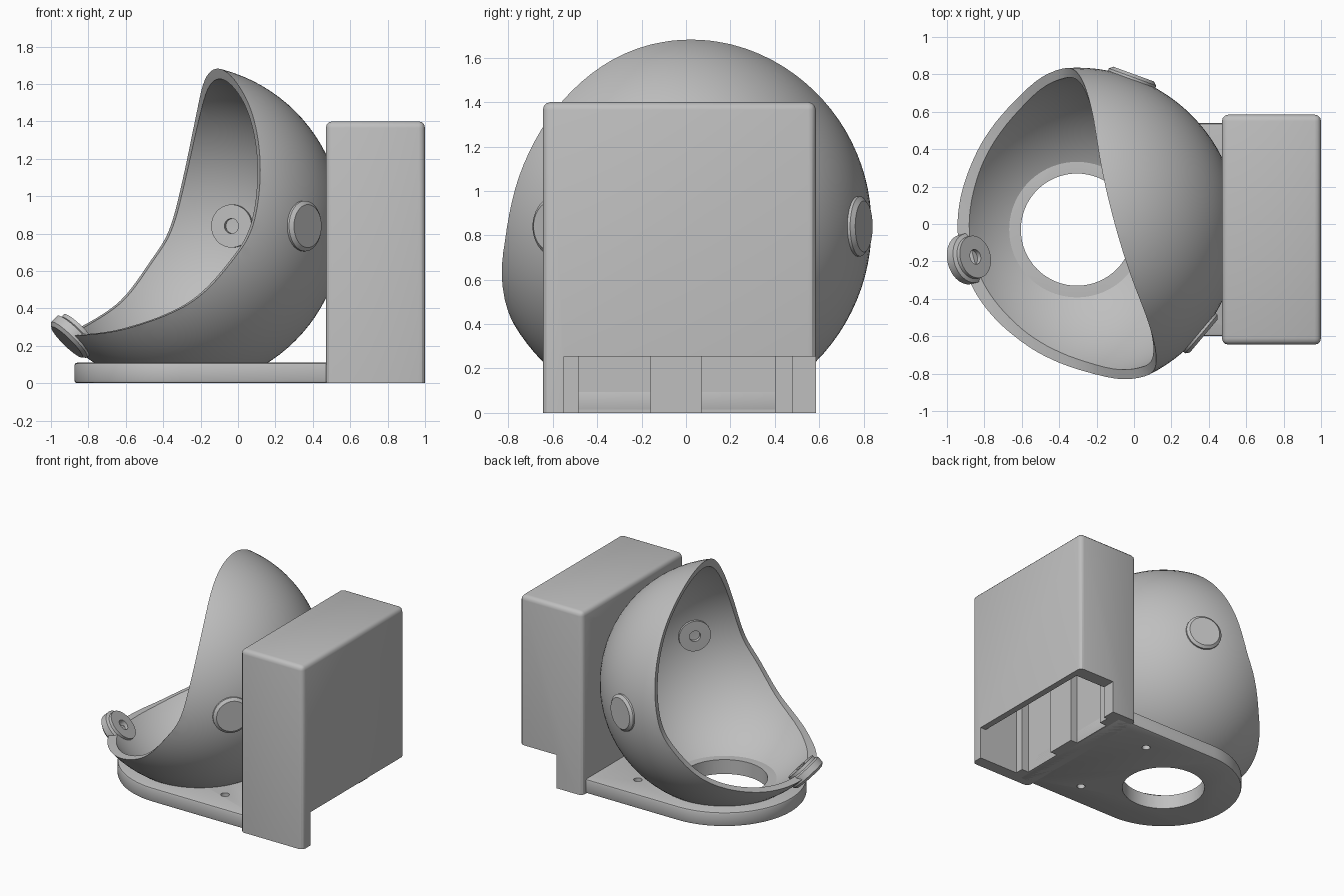
import bpy, bmesh, math
from mathutils import Vector, Matrix

if "Cube" in bpy.data.objects:
    bpy.data.objects.remove(bpy.data.objects["Cube"], do_unlink=True)

grey = bpy.data.materials.new("plain grey")
grey.use_nodes = True
grey.diffuse_color = (0.52, 0.52, 0.52, 1)
grey.node_tree.nodes["Principled BSDF"].inputs["Base Color"].default_value = grey.diffuse_color

CENTRE = Vector((-0.305, -0.03, 0.84))
R_OUT, R_IN = 0.866, 0.815
FACING = math.radians(195)


def finish(name, bm, matrix=Matrix()):
    bmesh.ops.recalc_face_normals(bm, faces=bm.faces)
    mesh = bpy.data.meshes.new(name)
    bm.to_mesh(mesh)
    bm.free()
    mesh.transform(matrix)
    mesh.materials.append(grey)
    ob = bpy.data.objects.new(name, mesh)
    bpy.context.collection.objects.link(ob)
    return ob


def box(name, lo, hi, bevel=0):
    bm = bmesh.new()
    bmesh.ops.create_cube(bm, size=1)
    lo, hi = Vector(lo), Vector(hi)
    for v in bm.verts:
        v.co = Vector(((lo[i] + hi[i]) / 2 + v.co[i] * (hi[i] - lo[i]) for i in range(3)))
    if bevel:
        edges = [e for e in bm.edges if max(v.co.z for v in e.verts) > hi.z - 0.001]
        bmesh.ops.bevel(bm, geom=edges, offset=bevel, segments=3, profile=0.5, affect='EDGES')
    return finish(name, bm)


def prism(name, points, depth, matrix):
    bm = bmesh.new()
    face = bm.faces.new([bm.verts.new((x, y, 0)) for x, y in points])
    ext = bmesh.ops.extrude_face_region(bm, geom=[face])
    bmesh.ops.translate(bm, vec=(0, 0, depth),
                        verts=[g for g in ext["geom"] if isinstance(g, bmesh.types.BMVert)])
    return finish(name, bm, matrix)


def rod(name, x, y, radius, height=0.8, segs=64):
    pts = [(x + radius * math.cos(i * math.tau / segs), y + radius * math.sin(i * math.tau / segs))
           for i in range(segs)]
    return prism(name, pts, height, Matrix.Translation((0, 0, -0.3)))


def ball(name, radius):
    bm = bmesh.new()
    bmesh.ops.create_uvsphere(bm, u_segments=96, v_segments=48, radius=radius)
    return finish(name, bm, Matrix.Translation(CENTRE))


def lathe(name, profile, matrix):
    bm = bmesh.new()
    vs = [bm.verts.new((r, 0, h)) for r, h in profile]
    es = [bm.edges.new(p) for p in zip(vs, vs[1:])]
    bmesh.ops.spin(bm, geom=vs + es, cent=(0, 0, 0), axis=(0, 0, 1), angle=math.tau, steps=48)
    bmesh.ops.remove_doubles(bm, verts=bm.verts, dist=0.0005)
    return finish(name, bm, matrix)


def carve(ob, cutters):
    bpy.context.view_layer.objects.active = ob
    for c in cutters:
        mod = ob.modifiers.new("cut", 'BOOLEAN')
        mod.operation, mod.solver, mod.object = 'DIFFERENCE', 'EXACT', c
        bpy.ops.object.modifier_apply(modifier=mod.name)
    for c in cutters:
        bpy.data.objects.remove(c, do_unlink=True)


def smooth_curve(pts, steps=8):
    out = []
    for a, b, c, d in zip(pts, pts[1:], pts[2:], pts[3:]):
        a, b, c, d = map(Vector, (a, b, c, d))
        for i in range(steps):
            t = i / steps
            out.append(tuple(0.5 * (2 * b + (c - a) * t + (2 * a - 5 * b + 4 * c - d) * t * t
                                    + (3 * b - a - 3 * c + d) * t ** 3)))
    return out


# Spherical shell with a sweeping front opening and a round hole below
opening = smooth_curve([(1.5, -0.62), (1.1, -0.61), (0.62, -0.585), (0.386, -0.53), (0.134, -0.4),
                        (-0.055, -0.19), (-0.17, 0), (-0.23, 0.3), (-0.24, 0.6), (-0.2, 0.86),
                        (-0.16, 1.1), (-0.1, 1.3)])
opening += [(-0.16, 1.1), (1.1, 1.1)]
turn = (Matrix.Translation(CENTRE) @ Matrix.Rotation(FACING, 4, 'Z')
        @ Matrix.Rotation(math.pi / 2, 4, 'X') @ Matrix.Translation((0, 0, -1.2)))
shell = ball("shell", R_OUT)
carve(shell, [ball("inner_cutter", R_IN), prism("opening_cutter", opening, 2.4, turn),
              rod("hole_cutter", CENTRE.x, CENTRE.y, 0.3)])

# Base plate with a rounded end, central hole and two screw holes
arc = [(CENTRE.x + 0.57 * math.cos(a), CENTRE.y + 0.57 * math.sin(a))
       for a in (math.pi / 2 + math.pi * i / 48 for i in range(49))]
plate = prism("base_plate", arc + [(0.6, CENTRE.y - 0.57), (0.6, CENTRE.y + 0.57)], 0.11, Matrix())
bev = plate.modifiers.new("edge", 'BEVEL')
bev.width, bev.segments, bev.angle_limit = 0.015, 2, math.radians(50)
bpy.context.view_layer.objects.active = plate
bpy.ops.object.modifier_apply(modifier="edge")
carve(plate, [rod("hole_cutter", CENTRE.x, CENTRE.y, 0.3)]
      + [rod("screw_cutter", 0.17, CENTRE.y + s * 0.37, 0.03, segs=24) for s in (-1, 1)])

# Hollow rear housing, open below and notched at the back
housing = box("housing", (0.47, -0.645, 0), (1, 0.585, 1.4), 0.035)
carve(housing, [box("cavity_cutter", (0.6, -0.55, -0.1), (0.95, 0.48, 1.3)),
                box("notch_cutter", (0.69, -0.55, -0.1), (1.2, 0.8, 0.255)),
                ball("inner_cutter", R_IN)])

# Ribs inside the housing
ribs = [box("housing_rib", (0.59, a, 0), (0.66, b, 0.7))
        for a, b in ((-0.552, -0.485), (-0.16, 0.07), (0.4, 0.482))]

# Two side buttons and one chin button, all pointing away from the shell centre
button = [(0, 0.83), (0.04, 0.83), (0.04, 0.788), (0.115, 0.788), (0.115, 0.81),
          (0.135, 0.82), (0.135, 0.868), (0.115, 0.885), (0, 0.885)]
buttons = []
for name, yaw, pitch in (("left_button", 70, 0), ("right_button", -40, 0), ("chin_button", 195, -44.5)):
    y, p = math.radians(yaw), math.radians(pitch)
    d = Vector((math.cos(y) * math.cos(p), math.sin(y) * math.cos(p), math.sin(p)))
    m = Matrix.Translation(CENTRE) @ d.to_track_quat('Z', 'Y').to_matrix().to_4x4()
    buttons.append(lathe(name, button, m))

# Smooth curved surfaces, keep real edges sharp
bpy.ops.object.select_all(action='DESELECT')
for ob in [shell, plate, housing] + ribs + buttons:
    ob.select_set(True)
bpy.context.view_layer.objects.active = shell
bpy.ops.object.shade_smooth_by_angle(angle=math.radians(30))
